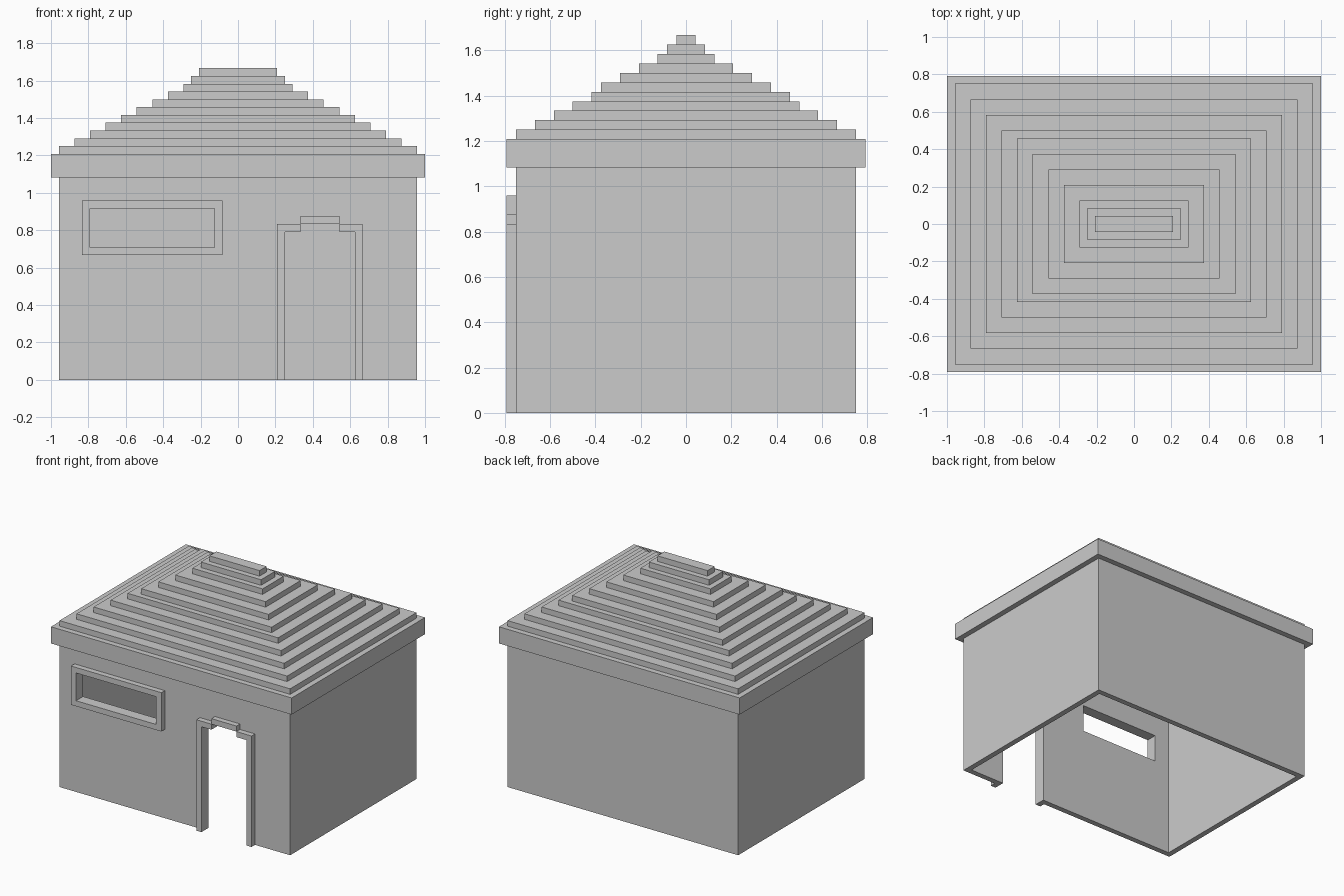
import bpy, bmesh

if "Cube" in bpy.data.objects:
    bpy.data.objects.remove(bpy.data.objects["Cube"])

U = 1 / 24  # block unit; every dimension below is in whole blocks


def loft(name, loops, ring=False):
    """Bridge matching vertex loops; cap both ends, or close into a ring."""
    bm = bmesh.new()
    rows = [[bm.verts.new([c * U for c in p]) for p in loop] for loop in loops]
    pairs = list(zip(rows, rows[1:]))
    if ring:
        pairs.append((rows[-1], rows[0]))
    else:
        bm.faces.new(rows[0])
        bm.faces.new(rows[-1])
    for a, b in pairs:
        for i in range(len(a)):
            j = (i + 1) % len(a)
            bm.faces.new((a[i], a[j], b[j], b[i]))
    bmesh.ops.recalc_face_normals(bm, faces=bm.faces)
    mesh = bpy.data.meshes.new(name)
    bm.to_mesh(mesh)
    bm.free()
    ob = bpy.data.objects.new(name, mesh)
    bpy.context.collection.objects.link(ob)
    return ob


def rect_z(hx, y0, y1, z):
    return [(-hx, y0, z), (hx, y0, z), (hx, y1, z), (-hx, y1, z)]


def front(profile, y):
    return [(x, y, z) for x, z in profile]


def rect(x0, x1, z0, z1):
    return [(x0, z0), (x1, z0), (x1, z1), (x0, z1)]


# Hollow walls, open at the bottom
walls = loft("walls", [rect_z(23, -18, 18, 0), rect_z(23, -18, 18, 26),
                       rect_z(22, -17, 17, 26), rect_z(22, -17, 17, 0)], ring=True)

# Eave slab and stepped roof: (half width, back edge, front edge, top height)
steps = [(24, 19, 19, 29)]
depths = [(18, 18), (16, 16), (14, 14), (12, 12), (11, 10), (9, 9),
          (7, 7), (5, 5), (3, 3), (2, 2), (1, 1)]
widths = [23, 21, 19, 17, 15, 13, 11, 9, 7, 6, 5]
for i, (w, (back, fwd)) in enumerate(zip(widths, depths)):
    steps.append((w, back, fwd, 30 + i))
loops, z = [], 26
for w, back, fwd, top in steps:
    loops += [rect_z(w, -fwd, back, z), rect_z(w, -fwd, back, top)]
    z = top
loft("stepped_roof", loops)

# Window frame
outer, inner = rect(-20, -2, 16, 23), rect(-19, -3, 17, 22)
loft("window_frame", [front(outer, -18), front(outer, -19),
                      front(inner, -19), front(inner, -18)], ring=True)

# Door frame with raised lintel
arch = [(6, 19), (8, 19), (8, 20), (13, 20), (13, 19), (15, 19)]
door = [(5, 0), (6, 0)] + arch + [(15, 0), (16, 0), (16, 20), (13, 20.001),
        (13, 21), (8, 21), (8, 20.001), (5, 20)]
loft("door_frame", [front(door, -18), front(door, -19)])

# Openings cut through the front wall
for name, profile in (("window_cutter", inner),
                      ("door_cutter", [(6, -2)] + arch + [(15, -2)])):
    cutter = loft(name, [front(profile, -20), front(profile, -15)])
    cutter.hide_render = True
    cutter.display_type = 'WIRE'
    mod = walls.modifiers.new(name, 'BOOLEAN')
    mod.operation = 'DIFFERENCE'
    mod.solver = 'EXACT'
    mod.object = cutter
